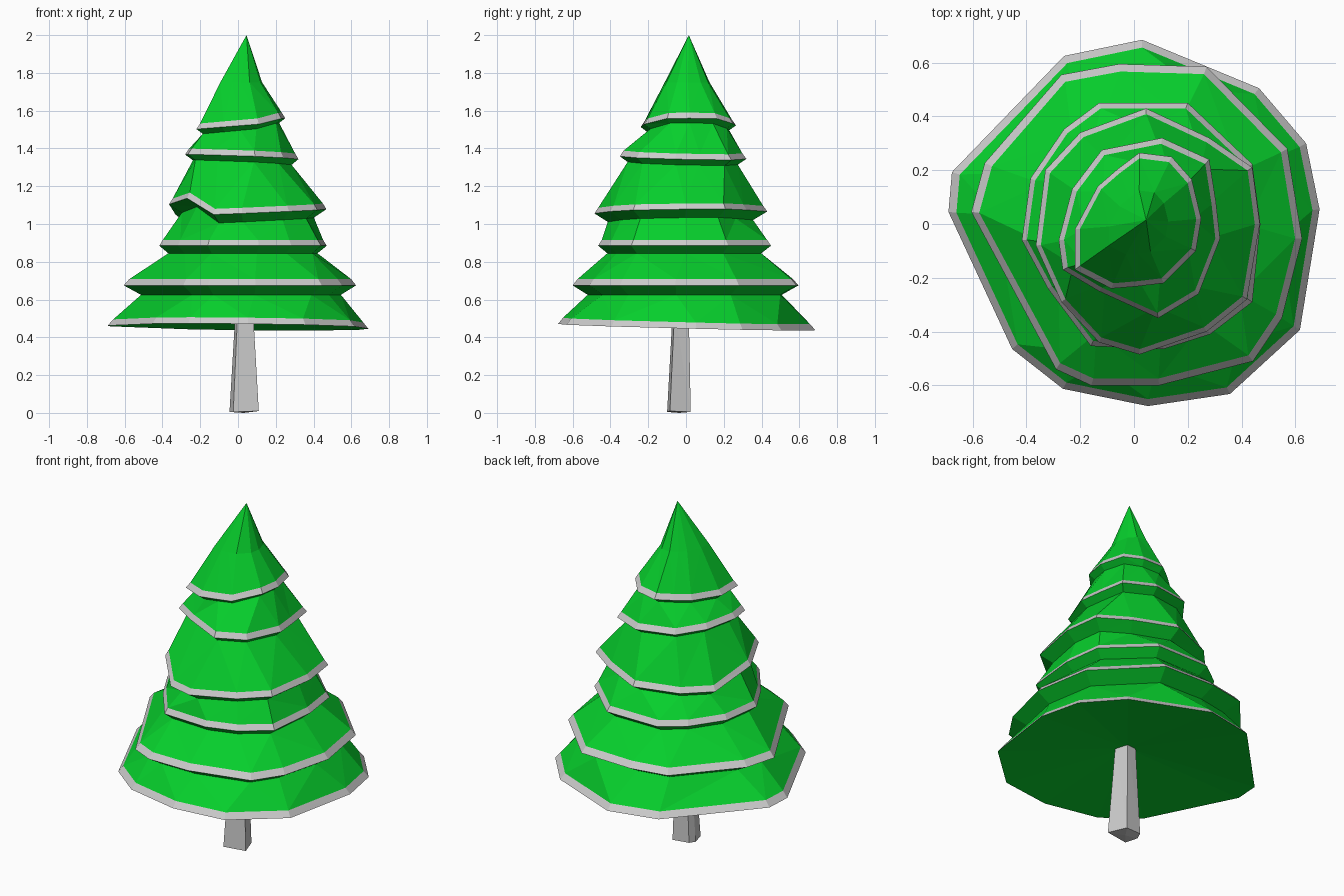
import bpy, bmesh
from mathutils import Vector

if "Cube" in bpy.data.objects:
    bpy.data.objects.remove(bpy.data.objects["Cube"])


def make_object(name, strips, caps_up=(), caps_down=(), mat=None):
    """Loft strips of equal rings (clockwise, low to high); caps are (ring, centre)."""
    bm = bmesh.new()
    for rings in strips:
        for a, b in zip(rings, rings[1:]):
            for i in range(len(a)):
                j = (i + 1) % len(a)
                bm.faces.new([bm.verts.new(p) for p in (a[i], b[i], b[j], a[j])])
    for caps, step in ((caps_up, 1), (caps_down, -1)):
        for ring, centre in caps:
            for i in range(len(ring)):
                tri = [ring[i], centre, ring[(i + 1) % len(ring)]][::step]
                bm.faces.new([bm.verts.new(p) for p in tri])
    bmesh.ops.remove_doubles(bm, verts=bm.verts, dist=0.0005)
    bmesh.ops.triangulate(bm, faces=bm.faces)
    me = bpy.data.meshes.new(name)
    bm.to_mesh(me)
    bm.free()
    if mat:
        me.materials.append(mat)
    ob = bpy.data.objects.new(name, me)
    bpy.context.collection.objects.link(ob)
    return ob


def inset(ring, factor, dz):
    c = sum(ring, Vector()) / len(ring)
    return [Vector((c.x + (p.x - c.x) * factor, c.y + (p.y - c.y) * factor, p.z + dz))
            for p in ring]


def edge_top(ring, width, height):
    """Upper border of the edge band, a constant width inside the rim."""
    radius = sum(p.xy.length for p in ring) / len(ring)
    return inset(ring, 1 - width / radius, height)


def rim(outline, z, sx=0.0, sy=0.0):
    """Irregular rim outline laid on a slightly tilted plane."""
    return [Vector((x, y, z + sx * x + sy * y)) for x, y in outline]


# Lower edges of the six branch tiers, bottom to top, clockwise from the left
skirt_1 = rim([(-.69, .045), (-.677, .193), (-.26, .625), (.03, .685), (.465, .505),
               (.64, .30), (.69, .055), (.617, -.394), (.357, -.632), (.052, -.677),
               (-.264, -.613), (-.453, -.465)], .455, -.012, -.025)
skirt_2 = rim([(-.605, .045), (-.555, .227), (-.27, .555), (-.055, .595), (.27, .585),
               (.57, .28), (.625, -.055), (.55, -.35), (.443, -.51), (.093, -.60),
               (-.16, -.60), (-.29, -.54)], .675)
skirt_3 = rim([(-.417, -.06), (-.385, .17), (-.26, .353), (-.13, .45), (.20, .45),
               (.44, .223), (.47, 0), (.44, -.29), (.283, -.41), (.11, -.465),
               (-.16, -.454), (-.32, -.24)], .885)
skirt_4 = rim([(-.365, -.08), (-.33, .20), (-.20, .34), (.045, .43), (.28, .32),
               (.44, .21), (.468, 0), (.42, -.28), (.27, -.40), (.02, -.485),
               (-.13, -.44), (-.27, -.29)], 1.06, .04, .01)
skirt_4[0].z += .06
skirt_4[11].z += .09
skirt_5 = rim([(-.28, -.06), (-.23, .13), (-.12, .275), (.105, .32), (.28, .24),
               (.305, .08), (.32, -.055), (.24, -.26), (.165, -.305), (.09, -.35),
               (-.13, -.25), (-.265, -.17)], 1.355, -.04, -.02)
skirt_6 = rim([(-.22, -.02), (-.135, .14), (-.06, .205), (.02, .265), (.14, .25),
               (.215, .165), (.25, .02), (.23, -.10), (.11, -.22), (.01, -.232),
               (-.085, -.24), (-.22, -.17)], 1.52, .08)
for k in (5, 6, 7):
    skirt_6[k].z += .02
tiers = [skirt_1, skirt_2, skirt_3, skirt_4, skirt_5, skirt_6]

# Undersides: how far each tier tucks in and drops to meet the one below
tucks = [None, (.86, -.05), (.89, -.04), (.84, -.045), (.87, -.03), (.86, -.025)]
edge_tops = [edge_top(r, *((.028, .033) if i < 2 else (.02, .03)))
             for i, r in enumerate(tiers)]

# Green branches: slope of one tier, then underside of the next
strips = []
for i in range(5):
    strips.append([edge_tops[i], inset(tiers[i + 1], *tucks[i + 1]), tiers[i + 1]])

# Pointed crown, and a base that rises gently to the trunk
crown = [Vector((p.x * .47 + .01, p.y * .47, 1.75)) for p in skirt_6]
strips.append([edge_tops[5], crown])

green = bpy.data.materials.new("green")
green.diffuse_color = (0.002, 0.62, 0.025, 1)
green.use_nodes = True
green.node_tree.nodes["Principled BSDF"].inputs["Base Color"].default_value = green.diffuse_color
make_object("branches", strips, [(crown, Vector((.045, .015, 2)))],
            [(skirt_1, Vector((.03, -.02, .53)))], green)

# Grey edge band of every tier
make_object("snow_edges", [[low, top] for low, top in zip(tiers, edge_tops)])

# Tapered five-sided trunk
foot = [Vector(p) for p in ((-.045, -.025, .005), (-.03, .015, .01), (.07, .025, .005),
                            (.11, -.085, .01), (-.025, -.10, .005))]
top = [Vector((.034 + (p.x - .034) * .6, -.025 + (p.y + .033) * .68, .54)) for p in foot]
make_object("trunk", [[foot, top]], [(top, Vector((.034, -.03, .545)))],
            [(foot, Vector((.03, -.035, 0)))])
